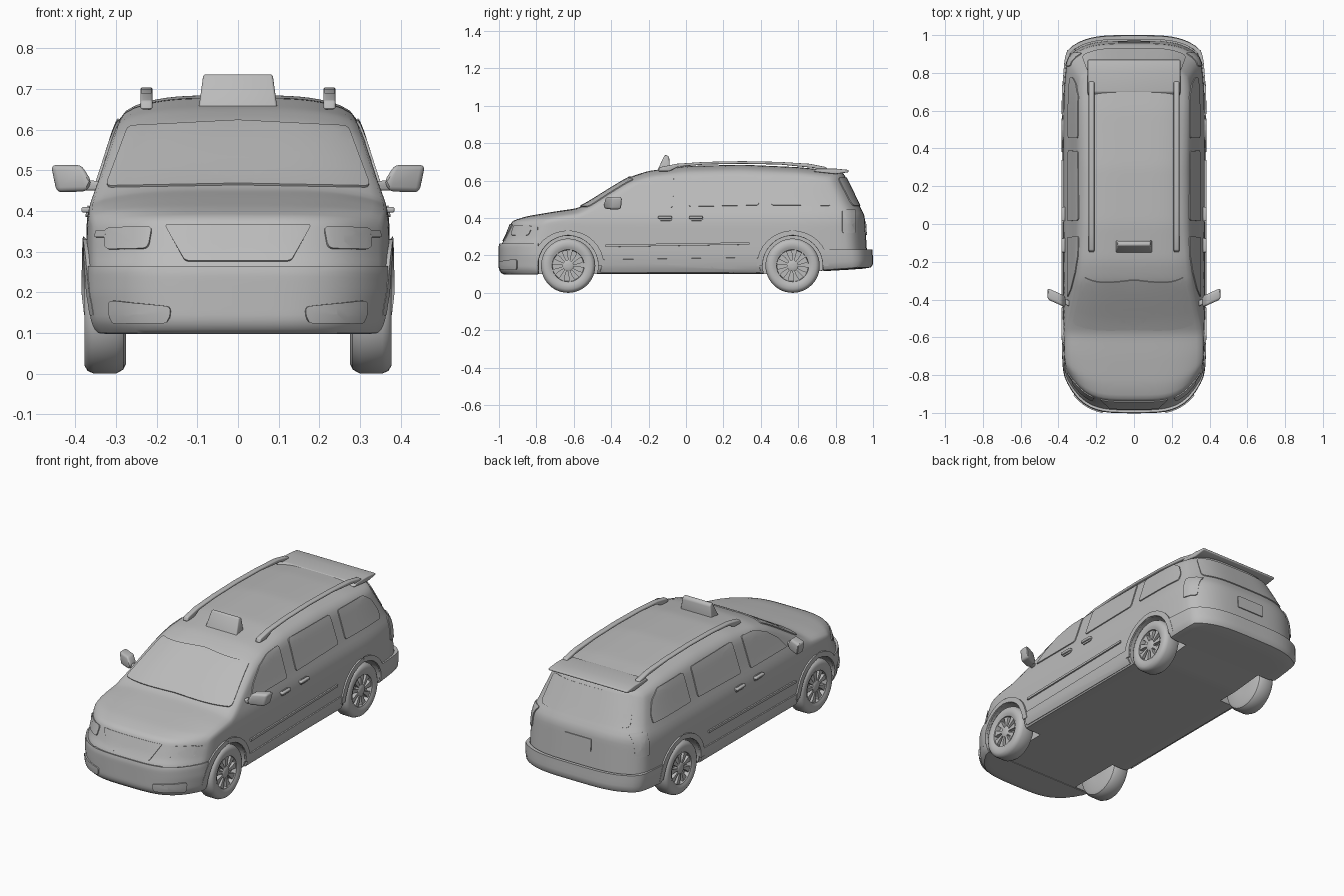
import bpy, bmesh, math
from mathutils import Vector
from mathutils.bvhtree import BVHTree

cube = bpy.data.objects.get("Cube")
if cube:
    bpy.data.objects.remove(cube)

grey = bpy.data.materials.new("plain grey")
grey.use_nodes = True
grey.diffuse_color = (.5, .5, .5, 1)
grey.node_tree.nodes["Principled BSDF"].inputs["Base Color"].default_value = (.5, .5, .5, 1)
parts = []


def make(name, bm, recalc=True):
    if recalc:
        bmesh.ops.recalc_face_normals(bm, faces=bm.faces)
    me = bpy.data.meshes.new(name)
    bm.to_mesh(me)
    me.materials.append(grey)
    ob = bpy.data.objects.new(name, me)
    bpy.context.scene.collection.objects.link(ob)
    parts.append(ob)
    return ob


def interp(table, x):
    if x <= table[0][0]:
        return table[0][1]
    for (a, fa), (b, fb) in zip(table, table[1:]):
        if x <= b:
            return fa + (fb - fa) * (x - a) / (b - a)
    return table[-1][1]


def prism(name, profiles, axis, lo, hi, bevel=0):
    """Extrude flat outlines along x (axis 0) or y (axis 1)."""
    bm = bmesh.new()
    for pts in profiles:
        vs = [bm.verts.new((lo, a, b) if axis == 0 else (a, lo, b)) for a, b in pts]
        face = bm.faces.new(vs)
        ext = bmesh.ops.extrude_face_region(bm, geom=[face])["geom"]
        move = Vector((hi - lo, 0, 0) if axis == 0 else (0, hi - lo, 0))
        bmesh.ops.translate(bm, verts=[g for g in ext if isinstance(g, bmesh.types.BMVert)], vec=move)
    ob = make(name, bm)
    if bevel:
        mod = ob.modifiers.new("soft edges", 'BEVEL')
        mod.width, mod.segments = bevel, 3
    return ob


def lathe(name, profile, side, y, z, segs=48):
    """Revolve (radius, x) points about a wheel axle."""
    bm = bmesh.new()
    rings = []
    for r, x in profile:
        rings.append([bm.verts.new((side * x, y + r * math.cos(k * math.tau / segs),
                                    z + r * math.sin(k * math.tau / segs))) for k in range(segs)])
    for a, b in zip(rings, rings[1:]):
        for k in range(segs):
            n = (k + 1) % segs
            bm.faces.new((a[k], a[n], b[n], b[k]))
    bm.faces.new(rings[0])
    bm.faces.new(rings[-1])
    return make(name, bm)


# Body: a subdivided block shaped by side profile, width and nose/tail curves
TOP = [(-.93, .385), (-.85, .41), (-.7, .435), (-.58, .452), (-.52, .485), (-.4, .56), (-.3, .62),
       (-.2, .652), (0, .678), (.3, .685), (.6, .672), (.84, .648)]
FRONT = [(.1, -.97), (.13, -.988), (.26, -.988), (.29, -.968), (.385, -.93)]
REAR = [(.1, .96), (.15, .972), (.42, .955), (.45, .935), (.645, .84)]
WIDTH = [(.1, .355), (.13, .367), (.2, .376), (.38, .372), (.42, .364), (.46, .348),
         (.62, .297), (.66, .27), (.69, .25)]


def shape(co):
    u, v, w = co
    y = -.045 + .885 * v
    f = max(0, 1 - (y + .93) / .4)
    r = max(0, 1 - (.84 - y) / .3)
    crown = interp([(-.85, .02), (-.5, .035)], y)
    base = .1 + .035 * r
    top, t = interp(TOP, y), (w + 1) / 2
    z = base + t * (top - crown * u ** 4 - base)
    edge = base + t * (top - crown - base)
    x = u * interp(WIDTH, edge) * (1 - .06 * f ** 3 - .06 * r ** 3)
    y += f * f * (interp(FRONT, z) + .93 + .16 * u ** 4)
    y += r * r * (interp(REAR, z) - .84 - .08 * u ** 4)
    return Vector((x, y, z))


raw = bmesh.new()
bmesh.ops.create_cube(raw, size=2)
for axis, cuts in ((0, 21), (1, 70), (2, 23)):
    edges = [e for e in raw.edges if abs(e.verts[0].co[axis] - e.verts[1].co[axis]) > .01]
    bmesh.ops.subdivide_edges(raw, edges=edges, cuts=cuts, use_grid_fill=True)
for vert in raw.verts:
    vert.co = shape(vert.co)
for _ in range(2):
    bmesh.ops.smooth_vert(raw, verts=raw.verts, factor=.5, use_axis_x=True, use_axis_y=True, use_axis_z=True)
bmesh.ops.recalc_face_normals(raw, faces=raw.faces)
skin = BVHTree.FromBMesh(raw)
body = make("body", raw)

# Wheel wells
AXLES = (("front", -.63), ("rear", .57))
HUB = .145
for end, y in AXLES:
    for s in (1, -1):
        cutter = lathe("well_cutter", [(.16, .25), (.16, .6)], s, y, HUB)
        parts.remove(cutter)
        mod = body.modifiers.new("well", 'BOOLEAN')
        mod.operation, mod.object = 'DIFFERENCE', cutter
        bpy.context.view_layer.objects.active = body
        bpy.ops.object.modifier_apply(modifier=mod.name)
        bpy.data.objects.remove(cutter)


# Bumpers: body skin cut off and pushed outward
def bumper(name, s, cut, height, push):
    bm = raw.copy()
    for co, no in (((0, cut, 0), (0, -s, 0)), ((0, 0, height), (0, 0, 1))):
        bmesh.ops.bisect_plane(bm, geom=bm.verts[:] + bm.edges[:] + bm.faces[:],
                               plane_co=co, plane_no=no, clear_outer=True)
    for v in bm.verts:
        v.co.x *= 1.02
        v.co.y += s * push * min(1, abs(v.co.y - cut) / .1)
        v.co.z -= .003 if v.co.z < height - .01 else 0
    mod = make(name, bm, False).modifiers.new("shell", 'SOLIDIFY')
    mod.thickness = .02


bumper("front_bumper", -1, -.79, .265, .014)
bumper("rear_bumper", 1, .735, .232, .03)


def panel(name, pts, axis, s, round_by=.012, lift=.001):
    """Thin plate laid on the body: outline seen along x (axis 0) or y (axis 1)."""
    bm = bmesh.new()
    bm.faces.new([bm.verts.new((a, b, 0)) for a, b in pts])
    if round_by:
        bmesh.ops.bevel(bm, geom=bm.verts[:], offset=round_by, segments=3, affect='VERTICES', profile=.5)
    bmesh.ops.triangulate(bm, faces=bm.faces)
    for k in (0, 1):
        lo, hi = min(v.co[k] for v in bm.verts), max(v.co[k] for v in bm.verts)
        n = int((hi - lo) / .025)
        for i in range(1, n + 1):
            co, no = Vector(), Vector()
            co[k], no[k] = lo + (hi - lo) * i / (n + 1), 1
            bmesh.ops.bisect_plane(bm, geom=bm.verts[:] + bm.edges[:] + bm.faces[:], plane_co=co, plane_no=no)
    ray = Vector((-s, 0, 0) if axis == 0 else (0, -s, 0))
    for v in bm.verts:
        a, b = v.co.x, v.co.y
        start = Vector((s * 2, a, b) if axis == 0 else (a, s * 2, b))
        hit, normal = skin.ray_cast(start, ray)[:2]
        if hit is None:
            hit, normal = skin.find_nearest(start + ray * 1.65 if axis == 0 else start + ray)[:2]
        v.co = hit + normal * lift
    bm.normal_update()
    bmesh.ops.reverse_faces(bm, faces=[f for f in bm.faces if f.normal.dot(ray) > 0])
    mod = make(name, bm, False).modifiers.new("plate", 'SOLIDIFY')
    mod.thickness, mod.offset = .009, 0


def box(a0, a1, b0, b1):
    return [(a0, b0), (a1, b0), (a1, b1), (a0, b1)]


# Glass, grille and number plate
panel("windscreen", [(-.325, .458), (0, .464), (.325, .458), (.27, .606), (0, .62), (-.27, .606)], 1, -1)
panel("rear_window", [(-.275, .465), (.275, .465), (.245, .615), (-.245, .615)], 1, 1, .02)
panel("grille", [(-.13, .276), (.13, .276), (.18, .365), (-.18, .365)], 1, -1, .008)
panel("number_plate", box(-.085, .085, .31, .38), 1, 1, .006)

for s, side in ((1, "left"), (-1, "right")):
    # Side glass, lights and trim
    panel("front_side_window_" + side, [(-.39, .455), (-.07, .455), (-.065, .622), (-.17, .615),
                                        (-.26, .58), (-.34, .52)], 0, s)
    panel("middle_side_window_" + side, [(.015, .46), (.39, .468), (.385, .622), (.02, .625)], 0, s)
    panel("rear_side_window_" + side, [(.455, .468), (.775, .465), (.775, .51), (.74, .575), (.68, .616),
                                       (.455, .62)], 0, s)
    panel("headlight_" + side, [(s * a, b) for a, b in ((.22, .307), (.325, .305), (.325, .358), (.21, .362))], 1, -1)
    panel("fog_light_" + side, [(s * a, b) for a, b in ((.165, .13), (.3, .13), (.305, .182), (.16, .165))],
          1, -1, .012, .017)
    panel("tail_light_" + side, box(.835, .905, .32, .445), 0, s, .01)
    panel("marker_light_" + side, box(-.83, -.79, .335, .352), 0, s, .004)
    panel("side_trim_" + side, [(-.43, .245), (.34, .258), (.34, .27), (-.43, .258)], 0, s, 0, .004)
    panel("sill_" + side, [(-.46, .112), (.4, .112), (.38, .19), (-.44, .178)], 0, s, .006, .002)

    # Door handles
    for label, y in (("front", -.11), ("rear", .055)):
        panel(label + "_handle_recess_" + side, box(y - .035, y + .035, .385, .412), 0, s, .01)
        prism(label + "_door_handle_" + side, [box(y - .04, y + .035, .396, .41)], 0, s * .36, s * .385, .005)

    # Door mirrors
    housing = [(.36, .473), (.372, .448), (.446, .446), (.46, .513), (.385, .513)]
    stalk = [(.33, .45), (.39, .45), (.39, .478), (.33, .472)]
    for label, outline, y0, y1, bev in (("mirror_", housing, -.425, -.365, .012),
                                        ("mirror_stalk_", stalk, -.41, -.38, .006)):
        ob = prism(label + side, [[(s * a, b) for a, b in outline]], 1, y0, y1, bev)
        for v in ob.data.vertices:
            v.co.y += (abs(v.co.x) - .4) * .45

    # Roof rails, arched off the roof between two feet
    upper = [(-.15, .65), (-.14, .672), (-.05, .69), (.1, .7), (.3, .704), (.5, .7), (.66, .69), (.75, .672), (.76, .65)]
    lower = [(.71, .65), (.69, .667), (.5, .686), (.3, .69), (.1, .686), (-.04, .674), (-.09, .65)]
    prism("roof_rail_" + side, [upper + lower], 0, s * .21, s * .24, .006)

    # Wheels and arches
    for end, y in AXLES:
        tag = end + "_" + side
        arc = [math.pi * (k / 16) for k in range(17)]
        ring = [(y + .192 * math.cos(a), HUB + .188 * math.sin(a)) for a in arc]
        ring += [(y + .161 * math.cos(a), HUB + .161 * math.sin(a)) for a in reversed(arc)]
        panel("wheel_arch_" + tag, ring, 0, s, 0, .005)
        lathe("tyre_" + tag, [(.05, .275), (.12, .275), (.135, .282), (.145, .3), (.145, .355), (.138, .37),
                              (.125, .378), (.1, .378), (.092, .373), (.086, .372), (.083, .345), (.01, .345)], s, y, HUB)
        lathe("hub_" + tag, [(.03, .34), (.03, .366), (.024, .37), (.004, .37)], s, y, HUB, 24)
        spokes = []
        for k in range(9):
            mid = k * math.tau / 9
            spokes.append([(y + r * math.cos(mid + d), HUB + r * math.sin(mid + d))
                           for r, d in ((.02, -.25), (.06, -.12), (.086, -.12), (.086, .28), (.06, .22), (.02, .25))])
        prism("spokes_" + tag, spokes, 0, s * .34, s * .366)

# Rear spoiler
prism("spoiler", [[(.68, .648), (.7, .664), (.8, .664), (.87, .657), (.87, .645), (.8, .635)]], 0, -.245, .245, .005)

# Roof sign, narrower toward the top
sign = prism("roof_sign", [[(-.155, .65), (-.085, .65), (-.09, .725), (-.1, .736), (-.115, .736)]], 0, -.097, .097, .006)
for v in sign.data.vertices:
    v.co.x *= 1 - max(0, v.co.z - .66) * 1.6

# Bake modifiers, then smooth shading with kept edges
bpy.ops.object.select_all(action='DESELECT')
for ob in parts:
    ob.select_set(True)
bpy.context.view_layer.objects.active = body
bpy.ops.object.convert(target='MESH')
bpy.ops.object.shade_smooth_by_angle(angle=math.radians(35))
